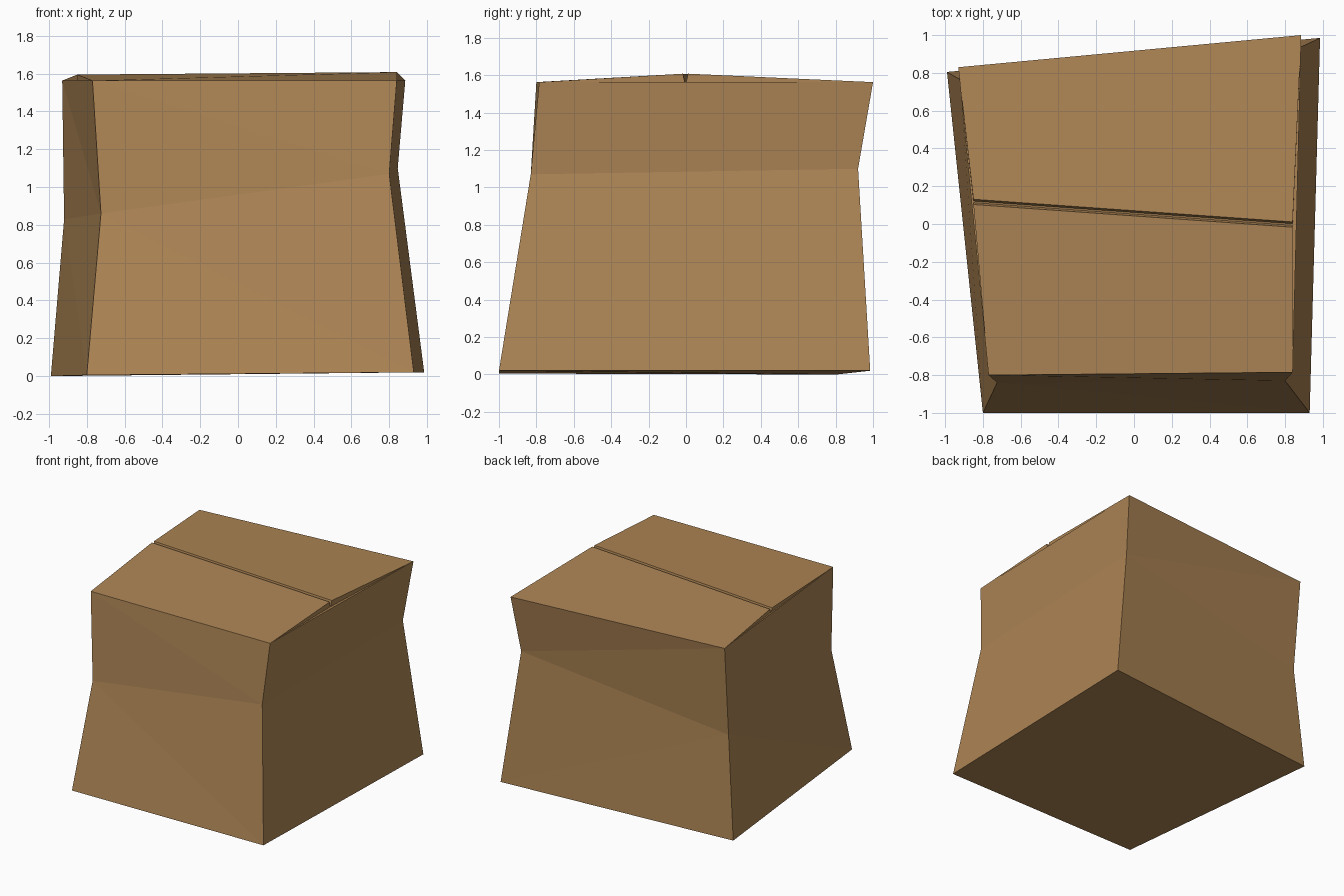
import bpy
from mathutils import Vector

cube = bpy.data.objects.get("Cube")
if cube:
    bpy.data.objects.remove(cube, do_unlink=True)

cardboard = bpy.data.materials.new("cardboard brown")
colour = (0.42, 0.235, 0.09, 1)
cardboard.diffuse_color = colour
cardboard.use_nodes = True
cardboard.node_tree.nodes["Principled BSDF"].inputs["Base Color"].default_value = colour


def make_part(name, points, faces):
    mesh = bpy.data.meshes.new(name)
    mesh.from_pydata([tuple(p) for p in points], [], faces)
    mesh.materials.append(cardboard)
    part = bpy.data.objects.new(name, mesh)
    bpy.context.collection.objects.link(part)
    return part


# Crooked box: three rings of corners, anticlockwise from front right
bottom = [(-0.8, -1, 0.005), (0.93, -1, 0.02), (0.985, 0.985, 0.02), (-0.99, 0.805, 0)]
waist = [(-0.725, -0.84, 0.86), (0.8, -0.83, 1.07), (0.845, 0.92, 1.1), (-0.92, 0.765, 0.83)]
top = [(-0.77, -0.8, 1.563), (0.84, -0.785, 1.563), (0.885, 1, 1.563), (-0.93, 0.83, 1.563)]

faces = [(3, 2, 1, 0), (8, 9, 10, 11)]
for ring in (0, 4):
    for i in range(4):
        j = (i + 1) % 4
        a, b, c, d = ring + i, ring + j, ring + 4 + j, ring + 4 + i
        # creased diagonal on every wall panel
        if i == 2:
            faces += [(a, b, c), (a, c, d)]
        else:
            faces += [(a, b, d), (b, c, d)]
make_part("box_body", bottom + waist + top, faces)

# Two raised lid flaps that meet over a narrow V-shaped gap
seam_right = Vector((-0.85, 0.117, 1.595))
seam_left = Vector((0.84, -0.003, 1.608))


def make_flap(name, hinge_right, hinge_left, side):
    gap = Vector((0, side * 0.014, 0))
    ridge = [seam_right + gap, seam_left + gap]
    foot = [Vector((p.x, p.y - side * 0.01, 1.564)) for p in ridge]
    points = [Vector(hinge_right), Vector(hinge_left)] + ridge + foot
    faces = [(0, 1, 3, 2), (2, 3, 5, 4), (1, 5, 3), (0, 2, 4), (0, 4, 5, 1)]
    if side > 0:
        faces = [f[::-1] for f in faces]
    make_part(name, points, faces)


make_flap("front_flap", top[0], top[1], -1)
make_flap("back_flap", top[3], top[2], 1)
